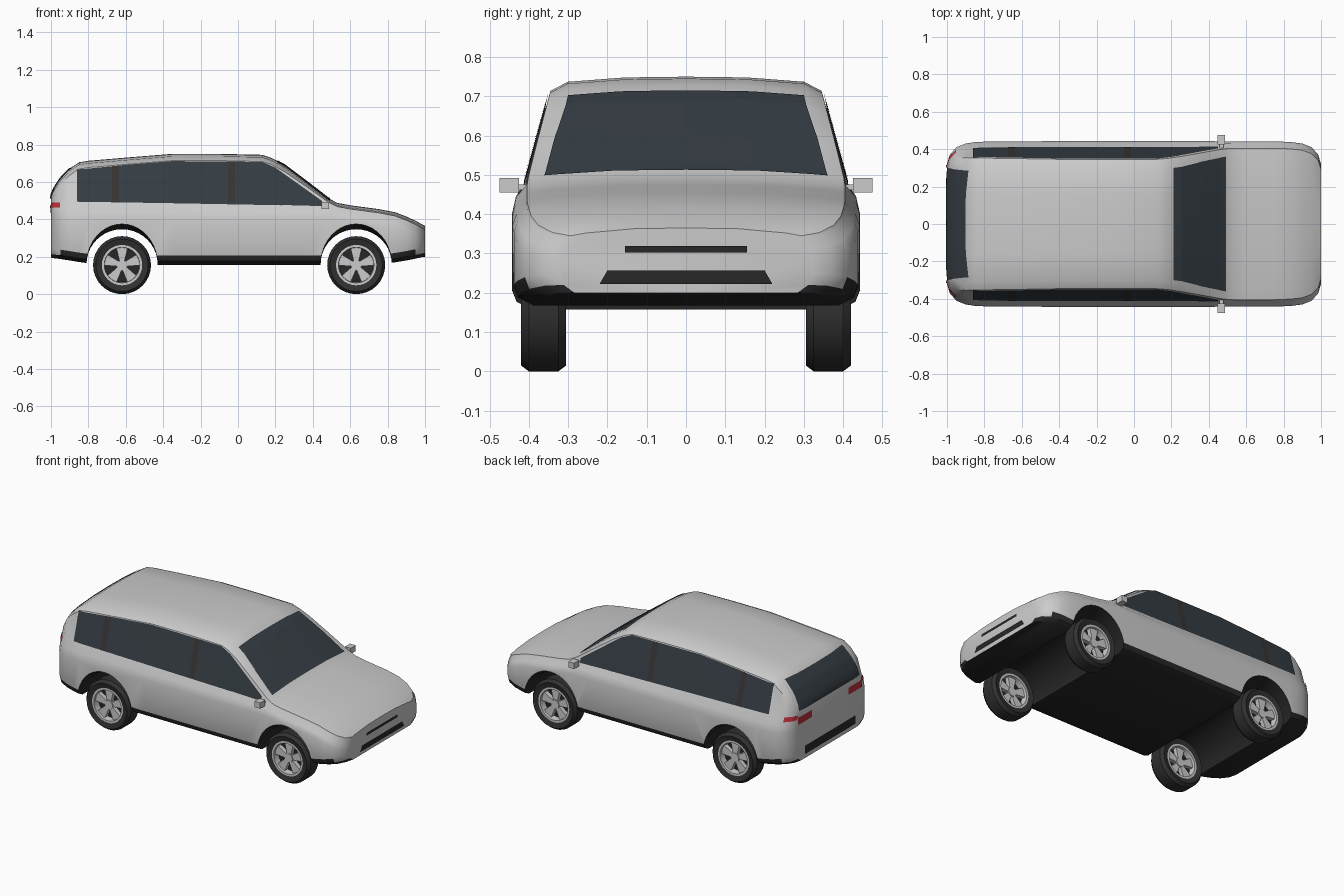
import bpy, bmesh, math
from mathutils import Vector
from mathutils.bvhtree import BVHTree

if "Cube" in bpy.data.objects:
    bpy.data.objects.remove(bpy.data.objects["Cube"])


def mat(name, c):
    m = bpy.data.materials.new(name)
    m.diffuse_color = (*c, 1)
    m.use_nodes = True
    m.node_tree.nodes["Principled BSDF"].inputs["Base Color"].default_value = m.diffuse_color
    return m


PAINT = mat("paint", (.75, .75, .75))
DARK = mat("dark_trim", (.02, .02, .02))
TYRE = mat("rubber", (.03, .03, .03))
GLASS = mat("glass", (.035, .046, .056))
PILLAR = mat("pillar", (.04, .034, .034))
RED = mat("red_lamp", (.5, .03, .04))


def add(name, bm, mats, smooth=True):
    me = bpy.data.meshes.new(name)
    bm.to_mesh(me)
    for m in mats:
        me.materials.append(m)
    ob = bpy.data.objects.new(name, me)
    bpy.context.collection.objects.link(ob)
    if smooth:
        sharpen(ob)
    return ob


def sharpen(ob):
    bpy.ops.object.select_all(action='DESELECT')
    ob.select_set(True)
    bpy.context.view_layer.objects.active = ob
    bpy.ops.object.shade_smooth_by_angle(angle=math.radians(32))


def loft(rings, caps=True):
    """Skin a list of closed rings of points."""
    bm = bmesh.new()
    vs = [[bm.verts.new(p) for p in r] for r in rings]
    n = len(vs[0])
    for a, b in zip(vs, vs[1:]):
        for i in range(n):
            j = (i + 1) % n
            bm.faces.new((a[i], a[j], b[j], b[i]))
    if caps:
        bm.faces.new(vs[0])
        bm.faces.new(vs[-1])
    bmesh.ops.recalc_face_normals(bm, faces=bm.faces)
    return bm


# Body stations along the length: x, top, bottom, half width
stations = [
    (-1, .53, .195, .32), (-.985, .565, .192, .37), (-.95, .62, .188, .41),
    (-.9, .672, .18, .43), (-.85, .705, .172, .438), (-.8, .713, .165, .44),
    (-.6, .73, .157, .442), (-.35, .75, .157, .443), (-.1, .75, .157, .443),
    (.13, .745, .157, .443), (.18, .728, .157, .443), (.25, .69, .157, .443),
    (.37, .6, .157, .443), (.48, .515, .157, .442), (.53, .488, .157, .442),
    (.6, .475, .157, .442), (.75, .455, .16, .442), (.84, .438, .17, .438),
    (.9, .415, .18, .43), (.95, .392, .19, .41), (.985, .373, .198, .37),
    (1, .365, .2, .32)]


def section(x, zt, zb, w):
    s = w / .442
    drop = .036 if x < .25 else max(.02, .036 - (x - .25) * .064)
    zr = zt - drop
    yr = min(.405, .405 - .26 * (zr - .48)) * s
    belt = min(.477 - .014 * x, zr - .01)
    sh = min(.445, belt - .025)
    mid = min(.4, sh - .03)
    half = [(w - .05 * s, zb), (w - .012 * s, zb + .02), (w, zb + .05), (w, mid),
            (w - .01 * s, sh), (w - .034 * s, belt), (yr, zr),
            (.87 * yr, zt - .013), (.45 * yr, zt - .002)]
    pts = [(0, zb)] + half + [(0, zt)] + [(-y, z) for y, z in reversed(half)]
    return [(x, y, z) for y, z in pts]


bm = loft([section(*s) for s in stations])
for f in bm.faces:
    c = f.calc_center_median()
    zb = min(v.co.z for v in f.verts)
    if f.normal.z < -.3 and c.z < .23:
        f.material_index = 1
surface = BVHTree.FromBMesh(bm)
body = add("car_body", bm, [PAINT, DARK], False)

# Wheel arches cut right through, flaring at the outer skin
WHEELS = (-.62, .632)
for wx in WHEELS:
    rings = []
    for y, rz in ((-.5, .218), (-.43, .214), (-.37, .187), (.37, .187), (.43, .214), (.5, .218)):
        rings.append([(wx + .19 * math.cos(a), y, .16 + rz * math.sin(a))
                      for a in (i * math.tau / 40 for i in range(40))])
    cb = loft(rings)
    for f in cb.faces:
        f.material_index = 1
    cutter = add("arch_cutter", cb, [PAINT, DARK], False)
    cutter.hide_render = True
    mod = body.modifiers.new("arch", 'BOOLEAN')
    mod.operation, mod.solver, mod.object = 'DIFFERENCE', 'EXACT', cutter
    bpy.context.view_layer.objects.active = body
    bpy.ops.object.modifier_apply(modifier=mod.name)
    bpy.data.objects.remove(cutter)
sharpen(body)


def panel(name, lo, hi, axis, side, m, off=.004, rows=8, sub=8):
    """Patch between two polylines, projected on to the body along an axis."""
    cols = []
    for k in range(len(lo) - 1):
        for i in range(sub + (k == len(lo) - 2)):
            t = i / sub
            cols.append([Vector(q[k]).lerp(Vector(q[k + 1]), t) for q in (lo, hi)])
    d = Vector((0, 0, 0))
    d[axis] = -side
    bm = bmesh.new()
    grid = []
    for a, b in cols:
        col = []
        for r in range(rows + 1):
            u, v = a.lerp(b, r / rows)
            o = [u, v]
            o.insert(axis, 2 * side)
            hit, nor, _, _ = surface.ray_cast(Vector(o), d)
            col.append(bm.verts.new(hit + nor * off) if hit else None)
        grid.append(col)
    for a, b in zip(grid, grid[1:]):
        for r in range(rows):
            q = (a[r], b[r], b[r + 1], a[r + 1])
            if all(q):
                f = bm.faces.new(q)
                f.normal_update()
                if f.normal.dot(d) > 0:
                    f.normal_flip()
    return add(name, bm, [m])


# Side glass, pillars and wrap-round lamps
for s in (-1, 1):
    panel("side_window",
          [(-.86, .493), (-.6, .489), (-.35, .485), (.13, .476), (.2, .475), (.45, .468)],
          [(-.86, .664), (-.6, .69), (-.35, .71), (.13, .706), (.2, .675), (.45, .497)],
          1, s, GLASS)
    for x, top in ((-.655, .684), (-.035, .706)):
        panel("window_pillar", [(x - .018, .49), (x + .018, .49)],
              [(x - .018, top), (x + .018, top)], 1, s, PILLAR, .006)
    panel("side_tail_lamp", [(-.995, .462), (-.95, .462)],
          [(-.995, .488), (-.95, .488)], 1, s, RED)
    panel("rear_lamp", [(s * .18, .43), (s * .315, .43)],
          [(s * .18, .475), (s * .315, .475)], 0, -1, RED)

# Windscreen, rear glass, grille slots and rear bumper insert
panel("windscreen", [(.21, -.30), (.25, -.305), (.37, -.335), (.49, -.36)],
      [(.21, .30), (.25, .305), (.37, .335), (.49, .36)], 2, 1, GLASS, rows=20)
panel("rear_window", [(-.30, .51), (.30, .51)], [(-.285, .672), (.285, .672)],
      0, -1, GLASS, rows=14, sub=20)
panel("upper_grille", [(-.155, .302), (.155, .302)], [(-.155, .319), (.155, .319)], 0, 1, DARK)
panel("lower_grille", [(-.22, .222), (.22, .222)], [(-.2, .257), (.2, .257)], 0, 1, DARK)
panel("rear_bumper_insert", [(-.25, .222), (.25, .222)], [(-.25, .275), (.25, .275)], 0, -1, DARK)


def box(name, lo, hi, m):
    bm = bmesh.new()
    bmesh.ops.create_cube(bm, size=1)
    for v in bm.verts:
        v.co = [(a + b) / 2 + c * (b - a) for a, b, c in zip(lo, hi, v.co)]
    return add(name, bm, [m], False)


# Door mirrors on short stalks
for s in (-1, 1):
    y = sorted((s * .425, s * .475))
    box("door_mirror", (.447, y[0], .455), (.487, y[1], .492), PAINT)
    y = sorted((s * .395, s * .43))
    box("mirror_stalk", (.458, y[0], .462), (.478, y[1], .476), PAINT)


def lathe(name, profile, wx, s, m, n=32):
    rings = [[(wx + r * math.cos(i * math.tau / n), s * y, .155 + r * math.sin(i * math.tau / n))
              for i in range(n)] for r, y in profile]
    return add(name, loft(rings), [m])


# Wheels: tyre, dark backing disc, rim ring, hub and tapered spokes
for wx in WHEELS:
    for s in (-1, 1):
        lathe("tyre", [(.106, .363), (.108, .412), (.14, .42), (.155, .4), (.155, .325),
                       (.14, .305), (.108, .313), (.106, .362)], wx, s, TYRE)
        lathe("wheel_backing", [(.107, .355), (.107, .37)], wx, s, DARK)
        for a, b in ((.365, .412), (.36, .313)):
            lathe("wheel_rim", [(.091, a), (.095, b), (.11, b), (.11, a)], wx, s, PAINT)
        lathe("wheel_hub", [(.028, .325), (.028, .402)], wx, s, PAINT, 16)
        for k in range(5):
            t = math.pi / 2 + k * math.tau / 5
            u, p = (math.cos(t), math.sin(t)), (-math.sin(t), math.cos(t))
            rings = [[(wx + u[0] * r + p[0] * h, s * y, .155 + u[1] * r + p[1] * h)
                      for r, h in ((.015, -.012), (.096, -.031), (.096, .031), (.015, .012))]
                     for y in (.33, .397)]
            add("wheel_spoke", loft(rings), [PAINT], False)
